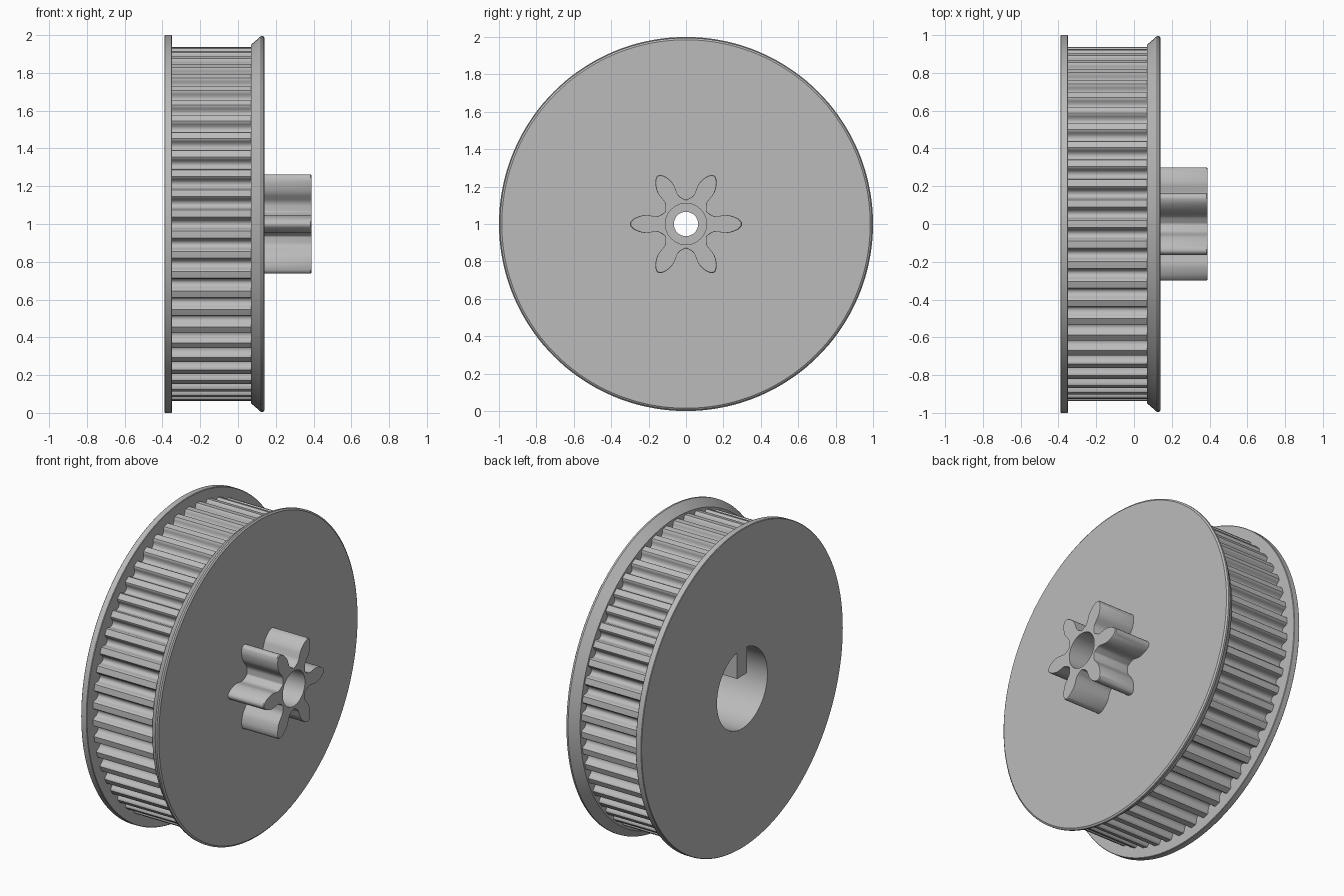
import bpy
import bmesh
from math import sin, cos, pi, radians, asin, atan2, hypot

if "Cube" in bpy.data.objects:
    bpy.data.objects.remove(bpy.data.objects["Cube"], do_unlink=True)

steel = bpy.data.materials.new("plain grey")
steel.use_nodes = True
GREY = (0.5, 0.5, 0.5, 1)
steel.diffuse_color = GREY
steel.node_tree.nodes["Principled BSDF"].inputs["Base Color"].default_value = GREY

SEGMENTS = 144
TEETH = 54
BORE = 0.25


def finish(name, bm, angle=30):
    """Turn a bmesh into a smooth-shaded object with sharp edges kept."""
    bmesh.ops.recalc_face_normals(bm, faces=bm.faces)
    mesh = bpy.data.meshes.new(name)
    bm.to_mesh(mesh)
    bm.free()
    mesh.materials.append(steel)
    obj = bpy.data.objects.new(name, mesh)
    bpy.context.collection.objects.link(obj)
    bpy.ops.object.select_all(action='DESELECT')
    obj.select_set(True)
    bpy.context.view_layer.objects.active = obj
    bpy.ops.object.shade_smooth_by_angle(angle=radians(angle))
    return obj


def loft(name, rings):
    """Join rings, each (x, [(angle, radius), ...]), into a closed solid about the x axis."""
    bm = bmesh.new()
    loops = [[bm.verts.new((x, r * cos(a), 1 + r * sin(a))) for a, r in ring]
             for x, ring in rings]
    for k, loop in enumerate(loops):
        other = loops[(k + 1) % len(loops)]
        for i in range(len(loop)):
            j = (i + 1) % len(loop)
            bm.faces.new((loop[i], loop[j], other[j], other[i]))
    return finish(name, bm)


def lathe(name, profile):
    angles = [2 * pi * i / SEGMENTS for i in range(SEGMENTS)]
    return loft(name, [(x, [(a, r) for a in angles]) for x, r in profile])


def scaled(ring, factor):
    return [(a, r * factor) for a, r in ring]


def circle(ring, radius):
    return [(a, radius) for a, _ in ring]


def mirrored_repeat(half, count):
    """Mirror half a tooth given as (angle, radius) and repeat it around the axis."""
    whole = [(-a, r) for a, r in reversed(half[1:])] + half
    return [(a + 2 * pi * k / count, r) for k in range(count) for a, r in whole]


def smooth(points, steps=4):
    """Catmull-Rom curve through a few points."""
    ends = [points[0]] + points + [points[-1]]
    out = []
    for a, b, c, d in zip(ends, ends[1:], ends[2:], ends[3:]):
        for s in range(steps):
            t = s / steps
            out.append(tuple(
                q + t * (r - p) / 2 + t * t * (p - 2.5 * q + 2 * r - s_ / 2)
                + t ** 3 * (1.5 * (q - r) + (s_ - p) / 2)
                for p, q, r, s_ in zip(a, b, c, d)))
    return out + [points[-1]]


# Flat flange and bevelled flange
lathe("flat_flange", [(-0.39, BORE), (-0.39, 0.997), (-0.387, 1), (-0.353, 1),
                      (-0.35, 0.997), (-0.35, BORE)])
lathe("bevelled_flange", [(0.07, 0.065), (0.07, 0.95), (0.122, 0.995), (0.133, 0.995),
                          (0.14, 0.985), (0.14, 0.065)])

# Toothed belt rim, with the shaft bore inside it
pitch = 2 * pi / TEETH
groove = smooth([(0, 0.893), (0.13, 0.898), (0.22, 0.912), (0.26, 0.928), (0.33, 0.938)], 2)
groove += [(0.42, 0.938)]
rim = mirrored_repeat([(f * pitch, r) for f, r in groove], TEETH)
loft("toothed_rim", [(-0.35, rim), (0.07, rim), (0.07, circle(rim, BORE)),
                     (-0.35, circle(rim, BORE))])

# Key inside the shaft bore
bm = bmesh.new()
half = asin(0.05 / BORE)
arc = [half * k / 4 for k in range(-4, 5)]
section = [(-0.05, 1.08), (0.05, 1.08)]
section += [(BORE * sin(a), 1 + BORE * cos(a)) for a in reversed(arc)]
face = bm.faces.new([bm.verts.new((-0.39, y, z)) for y, z in section])
extruded = bmesh.ops.extrude_face_region(bm, geom=[face], use_keep_orig=True)["geom"]
bmesh.ops.translate(bm, vec=(0.46, 0, 0),
                    verts=[v for v in extruded if isinstance(v, bmesh.types.BMVert)])
finish("bore_key", bm)

# Small six-tooth pinion, flank given as (distance along tooth, half width)
flank = smooth([(0.3, 0), (0.295, 0.014), (0.275, 0.031), (0.245, 0.043), (0.215, 0.048),
                (0.185, 0.044), (0.165, 0.041), (0.148, 0.043), (0.132, 0.051), (0.114, 0.062)])
pinion = mirrored_repeat([(atan2(w, d), hypot(d, w)) for d, w in flank], 6)
loft("pinion", [(0.14, pinion), (0.383, pinion), (0.388, scaled(pinion, 0.985)),
                (0.388, circle(pinion, 0.11)), (0.14, circle(pinion, 0.11))])
